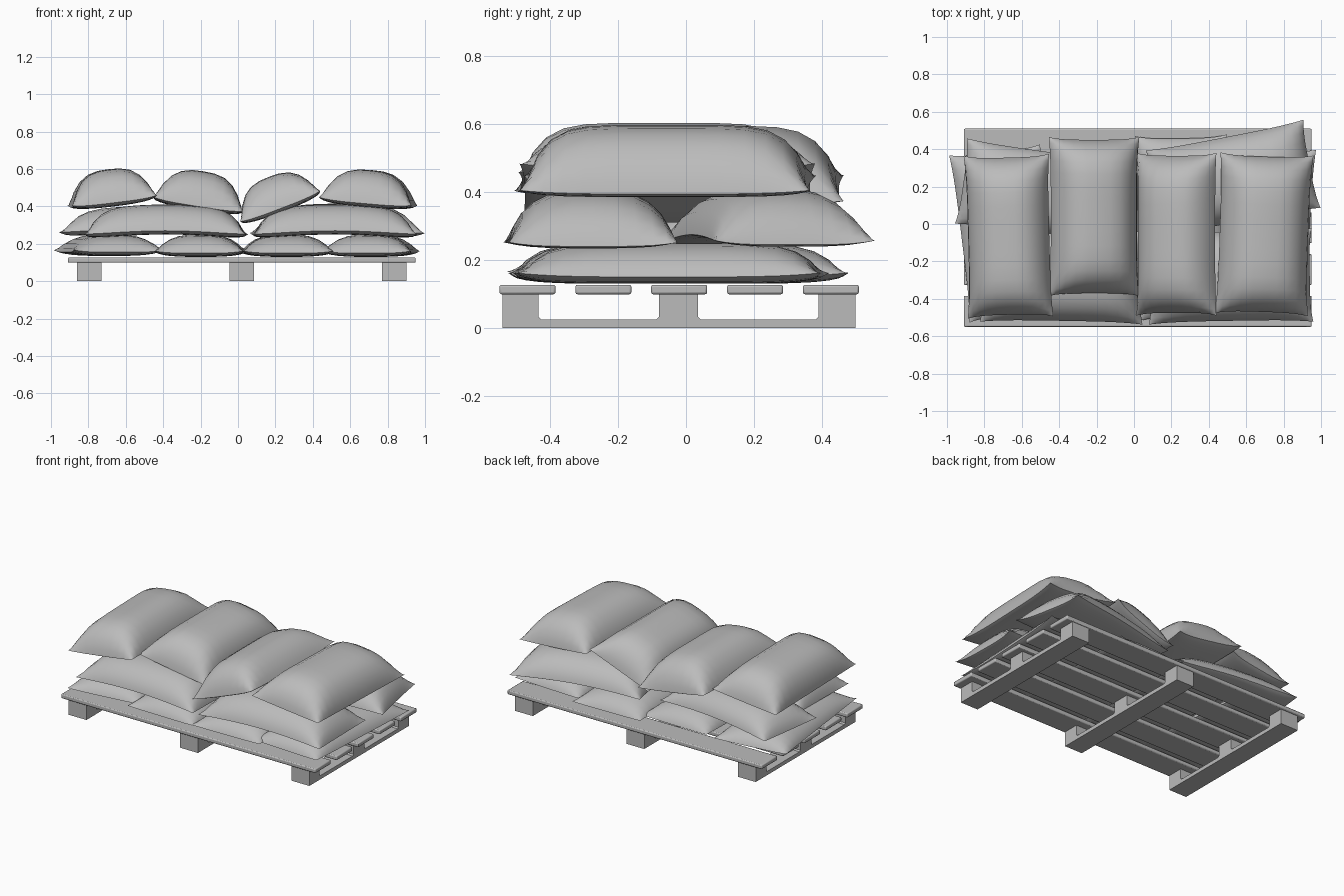
import bpy, bmesh, math
from mathutils import Matrix, Vector

if "Cube" in bpy.data.objects:
    bpy.data.objects.remove(bpy.data.objects["Cube"])

grey = bpy.data.materials.new("plain grey")
grey.use_nodes = True
tone = (0.5, 0.5, 0.5, 1)
grey.diffuse_color = tone
grey.node_tree.nodes["Principled BSDF"].inputs["Base Color"].default_value = tone


def finish(bm, name, angle=30):
    bmesh.ops.recalc_face_normals(bm, faces=bm.faces)
    mesh = bpy.data.meshes.new(name)
    bm.to_mesh(mesh)
    bm.free()
    mesh.materials.append(grey)
    ob = bpy.data.objects.new(name, mesh)
    bpy.context.collection.objects.link(ob)
    bpy.ops.object.select_all(action="DESELECT")
    ob.select_set(True)
    bpy.context.view_layer.objects.active = ob
    bpy.ops.object.shade_smooth_by_angle(angle=math.radians(angle))
    return ob


def soften(ob, width):
    mod = ob.modifiers.new("soft edges", "BEVEL")
    mod.width, mod.segments = width, 2


def slat(name, y):
    bm = bmesh.new()
    bmesh.ops.create_cube(bm, size=1, matrix=Matrix.Translation((0.02, y, 0.113))
                          @ Matrix.Diagonal((1.86, 0.165, 0.028, 1)))
    soften(finish(bm, name), 0.006)


def runner(name, x, width=0.13):
    # side outline with two fork openings, extruded across x
    outline = [(-0.54, 0), (0.5, 0), (0.5, 0.1)]
    for a, b in ((0.035, 0.39), (-0.435, -0.08)):
        outline += [(b, 0.1), (b, 0.033), (b - 0.008, 0.025),
                    (a + 0.008, 0.025), (a, 0.033), (a, 0.1)]
    outline.append((-0.54, 0.1))
    bm = bmesh.new()
    face = bm.faces.new([bm.verts.new((x - width / 2, y, z)) for y, z in outline])
    ext = bmesh.ops.extrude_face_region(bm, geom=[face])
    bmesh.ops.translate(bm, vec=(width, 0, 0),
                        verts=[v for v in ext["geom"] if isinstance(v, bmesh.types.BMVert)])
    finish(bm, name)


def sack(name, at, size, yaw=0, roll=0, belly=0.02, arch=0.0, tilt=0):
    """Pillow lying along its local y, seam at local z = 0."""
    wide, long, tall = size
    bm = bmesh.new()
    for side in (1, -1):
        grid = bmesh.ops.create_grid(bm, x_segments=12, y_segments=16, size=1)
        for v in grid["verts"]:
            u, w = (math.sin(c * math.pi / 2) for c in v.co.xy)
            dome = max(0, (1 - abs(u) ** 3) * (1 - abs(w) ** 6)) ** 0.7
            z = dome * (tall if side > 0 else -belly)
            # pinched seams leave the corners sticking out
            x = u * wide / 2 * (1 - 0.05 * (1 - w ** 4))
            y = w * long / 2 * (1 - 0.035 * (1 - u ** 4))
            z += 0.012 * (u * w) ** 4 - arch * w * w
            v.co = Vector((x, y, z))
    bmesh.ops.remove_doubles(bm, verts=bm.verts, dist=0.0005)
    turn = (Matrix.Rotation(math.radians(yaw), 4, "Z")
            @ Matrix.Rotation(math.radians(tilt), 4, "X")
            @ Matrix.Rotation(math.radians(-roll), 4, "Y"))
    bm.transform(Matrix.Translation(at) @ turn)
    finish(bm, name, 50)


# Pallet
for i in range(5):
    slat(f"deck_slat_{i + 1}", -0.467 + i * 0.2235)
for i, x in enumerate((-0.795, 0.02, 0.835)):
    runner(f"runner_{i + 1}", x)

# Bottom layer, four sacks side by side
sack("bottom_sack_1", (-0.69, -0.05, 0.155), (0.49, 0.9, 0.095), yaw=7)
sack("bottom_sack_2", (-0.2, -0.06, 0.15), (0.48, 0.92, 0.1), yaw=-1)
sack("bottom_sack_3", (0.26, -0.02, 0.15), (0.49, 0.99, 0.1), yaw=1)
sack("bottom_sack_4", (0.71, -0.04, 0.15), (0.48, 0.9, 0.1), yaw=-3)

# Middle layer, two pairs lying across
sack("middle_front_left_sack", (-0.385, -0.28, 0.27), (0.5, 0.87, 0.14), yaw=89, arch=0.03)
sack("middle_front_right_sack", (0.515, -0.28, 0.27), (0.5, 0.88, 0.14), yaw=91, arch=0.03)
sack("middle_back_left_sack", (-0.5, 0.17, 0.28), (0.46, 0.86, 0.12), yaw=82, arch=0.03)
sack("middle_back_right_sack", (0.53, 0.24, 0.275), (0.48, 0.86, 0.14), yaw=101, arch=0.03)

# Top layer, four sacks leaning on each other
sack("top_sack_1", (-0.67, -0.065, 0.42), (0.46, 0.87, 0.18), yaw=1.5, roll=7)
sack("top_sack_2", (-0.215, 0.04, 0.4), (0.49, 0.85, 0.19), roll=-9)
sack("top_sack_3", (0.23, -0.055, 0.39), (0.46, 0.87, 0.18), roll=21)
sack("top_sack_4", (0.695, -0.055, 0.415), (0.5, 0.86, 0.18), yaw=-2, roll=-5)
